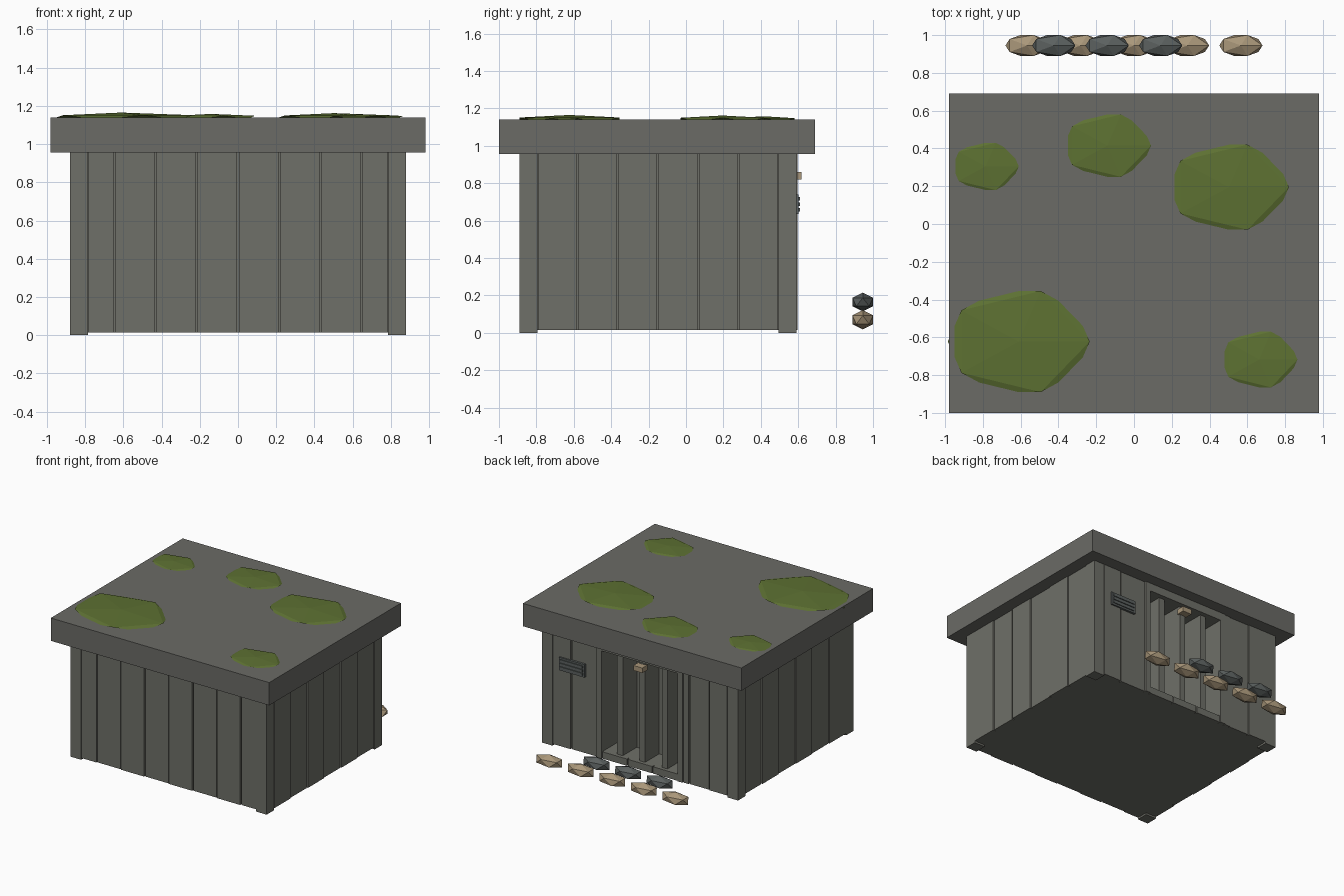
import bpy, bmesh
from mathutils import Matrix, Vector

if "Cube" in bpy.data.objects:
    bpy.data.objects.remove(bpy.data.objects["Cube"])


def material(name, rgb):
    m = bpy.data.materials.new(name)
    m.diffuse_color = (*rgb, 1)
    m.use_nodes = True
    m.node_tree.nodes["Principled BSDF"].inputs["Base Color"].default_value = m.diffuse_color
    return m


WALL = material("weathered grey", (0.158, 0.16, 0.138))
ROOF = material("roof grey", (0.145, 0.145, 0.132))
MOSS = material("moss green", (0.11, 0.165, 0.032))
TAN = material("sand tan", (0.40, 0.31, 0.195))
SLATE = material("slate grey", (0.105, 0.118, 0.115))


def make(name, bm, mat):
    me = bpy.data.meshes.new(name)
    bm.to_mesh(me)
    bm.free()
    me.materials.append(mat)
    ob = bpy.data.objects.new(name, me)
    bpy.context.collection.objects.link(ob)
    return ob


def boxes(name, mat, spans):
    """One object from boxes given as (x0, x1, y0, y1, z0, z1)."""
    bm = bmesh.new()
    for x0, x1, y0, y1, z0, z1 in spans:
        size = Matrix.Diagonal((x1 - x0, y1 - y0, z1 - z0, 1))
        mid = Vector((x0 + x1, y0 + y1, z0 + z1)) / 2
        bmesh.ops.create_cube(bm, size=1, matrix=Matrix.Translation(mid) @ size)
    return make(name, bm, mat)


def lump(name, mat, centre, scale):
    """Low-poly squashed ball."""
    bm = bmesh.new()
    mat4 = Matrix.Translation(centre) @ Matrix.Diagonal((*scale, 1))
    bmesh.ops.create_icosphere(bm, subdivisions=1, radius=1, matrix=mat4)
    return make(name, bm, mat)


X, YF, YB = 0.88, -0.89, 0.59      # outer wall faces
POST, Z0, Z1 = 0.095, 0.015, 0.96  # corner post width, wall bottom and top
DOOR, SILL, HEAD, DEEP = 0.34, 0.07, 0.89, 0.38

# Core of the shed, leaving a recess for the doorway
boxes("wall_core", WALL, [
    (-X + .02, X - .02, YF + .02, DEEP, Z0, Z1),
    (-X + .02, -DOOR, DEEP, YB - .02, Z0, Z1),
    (DOOR, X - .02, DEEP, YB - .02, Z0, Z1),
    (-DOOR, DOOR, DEEP, YB - .02, Z0, SILL),
    (-DOOR, DOOR, DEEP, YB - .02, HEAD, Z1)])

# Corner posts reach the ground
boxes("corner_posts", WALL, [
    (x, x + POST, y, y + POST, 0, Z1)
    for x in (-X, X - POST) for y in (YF, YB - POST)])


def edges(a, b, inner):
    pts = [a] + inner + [b]
    return list(zip(pts, pts[1:]))


# Vertical planks, every other one set slightly back
GAP, STEP = 0.004, 0.215
xa, ya, yb = X - POST, YF + POST, YB - POST
front = edges(-xa, xa, [i * STEP for i in range(-3, 4)])
side = edges(ya, yb, [ya + (yb - ya) * i / 6 for i in range(1, 6)])
back = [(-xa, -.62), (-.62, -.44), (-.44, -.385), (.385, .62), (.62, xa)]
planks = []
for i, (a, b) in enumerate(front):
    d = .006 * (i % 2)
    planks.append((a + GAP, b - GAP, YF + d, YF + .03, Z0, Z1))
for i, (a, b) in enumerate(back):
    d = .006 * (i % 2)
    planks.append((a + GAP, b - GAP, YB - .03, YB - d, Z0, Z1))
for i, (a, b) in enumerate(side):
    d = .006 * (i % 2)
    planks.append((X - .03, X - d, a + GAP, b - GAP, Z0, Z1))
    planks.append((-X + d, -X + .03, a + GAP, b - GAP, Z0, Z1))
for i in range(3):                 # short planks under the doorway
    a = -DOOR + i * 2 * DOOR / 3
    planks.append((a + GAP, a + 2 * DOOR / 3 - GAP, YB - .03, YB, Z0, SILL))
boxes("wall_planks", WALL, planks)

# Door frame and the deep upright fins inside it
boxes("door_frame", WALL, [
    (-DOOR - .045, -DOOR, YB - .05, YB + .007, Z0, Z1),
    (DOOR, DOOR + .045, YB - .05, YB + .007, Z0, Z1),
    (-DOOR, DOOR, YB - .05, YB + .007, HEAD, Z1)])
boxes("door_fins", WALL, [
    (x - .025, x + .025, DEEP, YB - .03, SILL, HEAD) for x in (-.2, 0, .2)])

# Tan block over the doorway
boxes("door_latch", TAN, [(-.04, .04, YB - .04, YB + .027, .82, .86)])

# Slatted notice plate
boxes("notice_plate", SLATE, [(.49, .72, YB - .01, YB + .012, .635, .74)])
boxes("notice_slats", SLATE, [
    (.505, .705, YB, YB + .019, z, z + .018) for z in (.65, .679, .708)])

# Roof slab
boxes("roof_slab", ROOF, [(-.98, .98, -1, .69, .955, 1.14)])

# Moss patches from their left, right, front and back limits
for i, (l, r, f, b, h) in enumerate([
        (-.95, -.235, -.89, -.355, .025), (-.945, -.61, .18, .43, .014),
        (-.35, .09, .25, .58, .018), (.215, .82, -.03, .42, .022),
        (.48, .865, -.865, -.57, .016)]):
    s = (r - l) / 1.704
    ob = lump(f"moss_patch_{i + 1}", MOSS, (0, 0, 0), (-s, -(b - f) / 1.70, -h))
    ob.data.flip_normals()
    # point the blunt end left and the tip right on the upper half
    if max(ob.data.vertices, key=lambda v: v.co.x).co.z < 0:
        for v in ob.data.vertices:
            v.co.x, v.co.y = -v.co.x, -v.co.y
    ob.location = (r - .894 * s, (f + b) / 2, 1.14)

# Two rows of sandbags outside the door
for i in range(5):
    lump(f"lower_bag_{i + 1}", TAN, ((i - 2) * .283, .945, .07), (.128, .065, .052))
for i in range(3):
    lump(f"upper_bag_{i + 1}", SLATE, ((i - 1) * .283 - .142, .945, .165), (.128, .065, .05))
